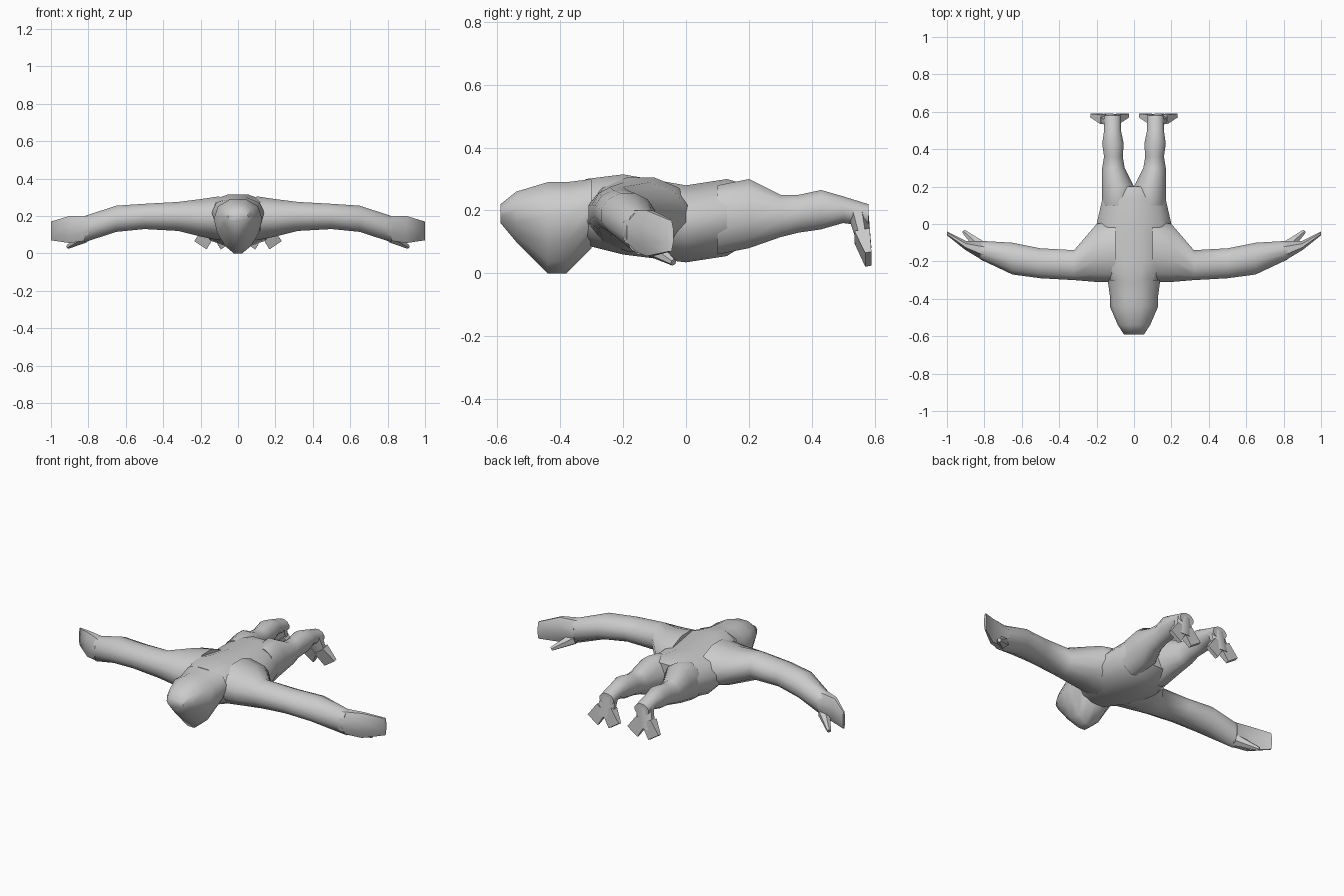
import bpy, bmesh, math
from mathutils import Vector

cube = bpy.data.objects.get("Cube")
if cube:
    bpy.data.objects.remove(cube, do_unlink=True)

GREY = (0.6, 0.6, 0.6, 1)
grey = bpy.data.materials.new("plain_grey")
grey.use_nodes = True
grey.diffuse_color = GREY
grey.node_tree.nodes["Principled BSDF"].inputs["Base Color"].default_value = GREY

AXES = {"x": Vector((1, 0, 0)), "y": Vector((0, 1, 0)), "z": Vector((0, 0, 1))}


def ring(centre, across, up, sides, taper):
    """Cross-section from its centre and half axes; taper narrows its lower end."""
    fit = 1 / math.cos(math.pi / sides)
    points = []
    for i in range(sides):
        angle = math.tau * (i + 0.5) / sides
        height = math.sin(angle) * fit
        width = math.cos(angle) * fit * (1 + taper * height)
        points.append(centre + across * width + up * height)
    return points


def loft(name, rings, mirrored):
    """Smooth closed skin over a row of cross-sections."""
    bm = bmesh.new()
    loops = [[bm.verts.new(point) for point in points] for points in rings]
    for near, far in zip(loops, loops[1:]):
        for i in range(len(near)):
            bm.faces.new((near[i - 1], near[i], far[i], far[i - 1]))
    bm.faces.new(loops[0])
    bm.faces.new(loops[-1])
    bmesh.ops.recalc_face_normals(bm, faces=bm.faces)
    mesh = bpy.data.meshes.new(name)
    bm.to_mesh(mesh)
    bm.free()
    mesh.materials.append(grey)
    obj = bpy.data.objects.new(name, mesh)
    bpy.context.collection.objects.link(obj)
    bpy.ops.object.select_all(action="DESELECT")
    obj.select_set(True)
    bpy.context.view_layer.objects.active = obj
    bpy.ops.object.shade_smooth_by_angle(angle=math.radians(55))
    if mirrored:
        obj.modifiers.new("both_sides", "MIRROR")


def limb(name, direction, stations, sides=12, taper=0, mirrored=True):
    """Stations give the place along the direction, then the extents on the other two axes."""
    along = AXES[direction]
    across, up = [AXES[key] for key in "xyz" if key != direction]
    rings = []
    for place, low_a, high_a, low_b, high_b in stations:
        centre = along * place + across * (low_a + high_a) / 2 + up * (low_b + high_b) / 2
        rings.append(ring(centre, across * (high_a - low_a) / 2, up * (high_b - low_b) / 2, sides, taper))
    loft(name, rings, mirrored)


def trunk(name, stations, taper=0):
    """Symmetric part: place along y, half width, bottom and top."""
    limb(name, "y", [(y, -half, half, low, high) for y, half, low, high in stations],
         taper=taper, mirrored=False)


def prong(name, start, end, thickness_axis, start_size, end_size, sides):
    """Tapered finger or toe between two points."""
    start, end = Vector(start), Vector(end)
    across = (end - start).cross(AXES[thickness_axis]).normalized()
    up = across.cross(end - start).normalized()
    rings = [ring(centre, across * wide, up * deep, sides, taper=0)
             for centre, (wide, deep) in ((start, start_size), (end, end_size))]
    loft(name, rings, mirrored=True)


# Head, narrowing downwards to the face
trunk("head", [(-0.59, 0.05, 0.16, 0.22), (-0.54, 0.08, 0.1, 0.26), (-0.44, 0.12, 0, 0.29),
               (-0.38, 0.12, 0, 0.29), (-0.3, 0.13, 0.08, 0.3)], taper=0.3)

# Torso from shoulders to crotch
trunk("torso", [(-0.32, 0.12, 0.09, 0.3), (-0.2, 0.2, 0.06, 0.315), (0, 0.2, 0.035, 0.28),
                (0.13, 0.17, 0.055, 0.3), (0.2, 0.15, 0.1, 0.28)])

# Arms, flaring into the chest
limb("arms", "x", [(0.1, -0.31, 0.02, 0.07, 0.305), (0.2, -0.31, 0, 0.09, 0.29),
                   (0.32, -0.3, -0.14, 0.12, 0.275), (0.5, -0.29, -0.13, 0.13, 0.265),
                   (0.65, -0.27, -0.1, 0.115, 0.255), (0.82, -0.19, -0.09, 0.06, 0.2)])

# Hands: upright paddles curving backwards, each with a low thumb
limb("hands", "x", [(0.8, -0.2, -0.09, 0.07, 0.2), (0.9, -0.14, -0.09, 0.055, 0.2),
                    (1, -0.06, -0.04, 0.07, 0.17)], sides=8)
prong("thumbs", (0.82, -0.12, 0.09), (0.91, -0.04, 0.035), "z", (0.03, 0.03), (0.01, 0.01), sides=6)

# Legs, with knees and calves
limb("legs", "y", [(0.1, 0, 0.17, 0.06, 0.28), (0.2, 0, 0.17, 0.08, 0.3), (0.3, 0.05, 0.17, 0.115, 0.25),
                   (0.36, 0.06, 0.16, 0.13, 0.25), (0.43, 0.055, 0.17, 0.14, 0.265),
                   (0.5, 0.07, 0.16, 0.16, 0.245), (0.58, 0.07, 0.16, 0.15, 0.22)])

# Feet: wedges hanging from the ankles, each split into two spread toes
limb("feet", "z", [(0.2, 0.07, 0.16, 0.51, 0.58), (0.08, 0.08, 0.19, 0.55, 0.59)], sides=8)
for name, side in (("outer_toes", 1), ("inner_toes", -1)):
    middle = 0.13
    prong(name, (middle + side * 0.02, 0.56, 0.12), (middle + side * 0.07, 0.58, 0.045), "y",
          (0.035, 0.025), (0.04, 0.01), sides=4)
